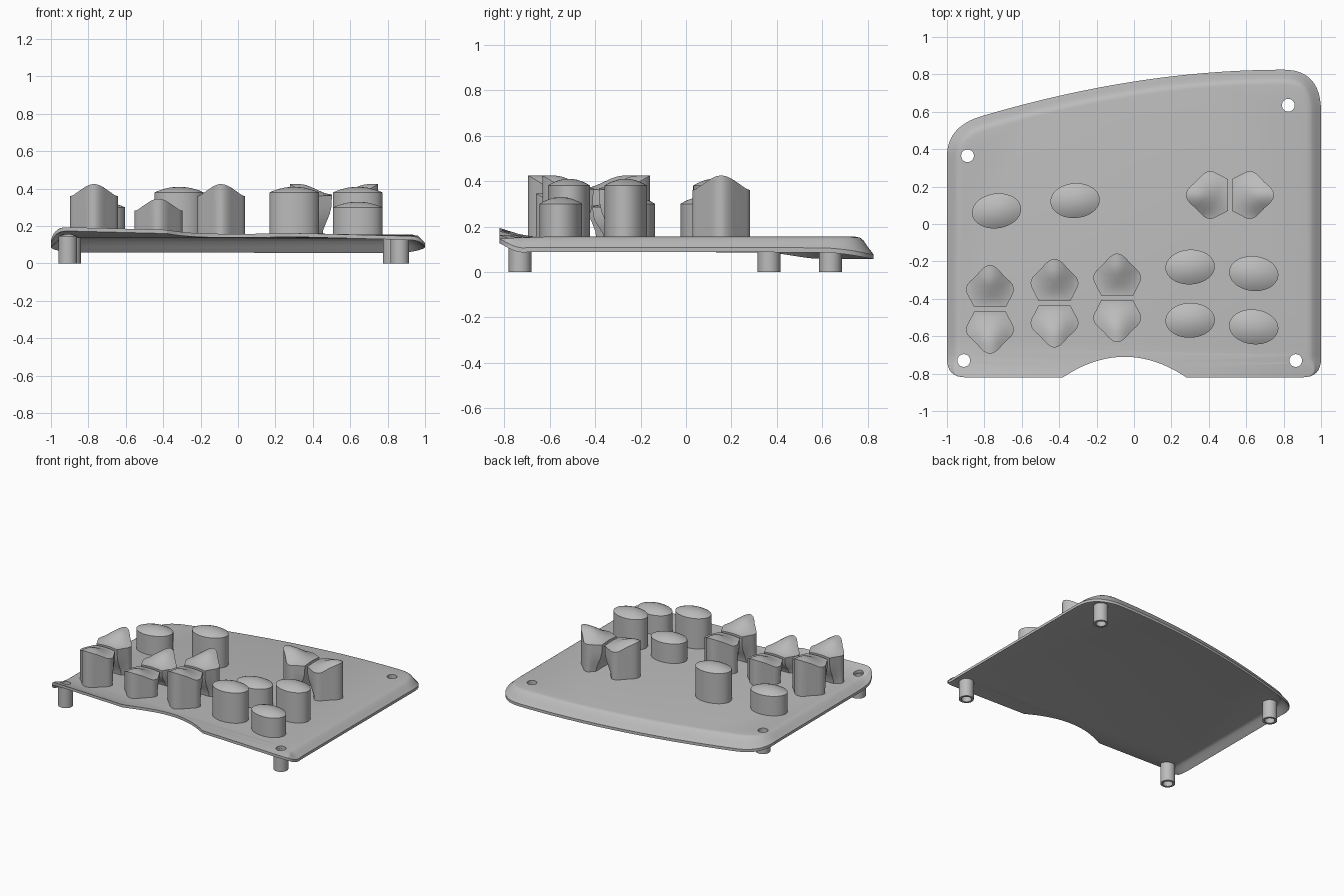
import bpy, bmesh, math
from mathutils import Vector, Matrix

if "Cube" in bpy.data.objects:
    bpy.data.objects.remove(bpy.data.objects["Cube"])

grey = bpy.data.materials.new("plain_grey")
grey.use_nodes = True
grey.diffuse_color = (0.5, 0.5, 0.5, 1)
grey.node_tree.nodes["Principled BSDF"].inputs["Base Color"].default_value = (0.5, 0.5, 0.5, 1)


def finish(bm, name):
    bmesh.ops.recalc_face_normals(bm, faces=bm.faces[:])
    mesh = bpy.data.meshes.new(name)
    bm.to_mesh(mesh)
    bm.free()
    obj = bpy.data.objects.new(name, mesh)
    bpy.context.collection.objects.link(obj)
    mesh.materials.append(grey)
    return obj


def smooth(obj):
    bpy.ops.object.select_all(action="DESELECT")
    obj.select_set(True)
    bpy.context.view_layer.objects.active = obj
    bpy.ops.object.shade_smooth_by_angle(angle=math.radians(30))


def bridge(bm, a, b):
    for i in range(len(a)):
        j = (i + 1) % len(a)
        bm.faces.new((a[i], a[j], b[j], b[i]))


def loft(name, rings, closed=False):
    """Skin a stack of rings; cap the ends or join the last to the first."""
    bm = bmesh.new()
    loops = [[bm.verts.new(p) for p in ring] for ring in rings]
    for a, b in zip(loops, loops[1:]):
        bridge(bm, a, b)
    if closed:
        bridge(bm, loops[-1], loops[0])
    else:
        bm.faces.new(loops[0])
        bm.faces.new(loops[-1])
    return finish(bm, name)


def circle(r, z, n=32):
    return [(r * math.cos(math.tau * i / n), r * math.sin(math.tau * i / n), z) for i in range(n)]


def bezier(a, c, b, n):
    a, c, b = Vector(a), Vector(c), Vector(b)
    return [a * (1 - t) ** 2 + c * 2 * t * (1 - t) + b * t * t for t in (i / n for i in range(n + 1))]


def plate_top(x, y):
    """Flat deck whose front edge sweeps up towards the right-hand corner."""
    t = min(1, max(0, (-0.62 - y) / 0.2))
    return 0.155 + t * t * (0.015 - 0.026 * x)


# Plate: curved outline, three sloped sides and an open front lip
outline = (bezier((1, -0.72), (1, -0.82), (0.9, -0.82), 8)
           + bezier((0.28, -0.82), (-0.05, -0.6), (-0.38, -0.82), 20)
           + bezier((-0.9, -0.82), (-1, -0.82), (-1, -0.72), 8)
           + bezier((-1, 0.36), (-1, 0.52), (-0.82, 0.575), 12)
           + bezier((-0.82, 0.575), (0.02, 0.825), (0.8, 0.825), 24)[1:]
           + bezier((0.8, 0.825), (1, 0.825), (1, 0.6), 12)[1:])
count = len(outline)
normals = []
for i in range(count):
    before = (outline[i] - outline[i - 1]).normalized()
    after = (outline[(i + 1) % count] - outline[i]).normalized()
    t = before + after
    normals.append(Vector((-t.y, t.x)).normalized())

bm = bmesh.new()
loops = []
for inset, drop in ((0, 1), (0.025, 0.58), (0.045, 0.2), (0.06, 0.05), (0.08, 0)):
    loop = []
    for p, n in zip(outline, normals):
        w = 1 - max(0, -n.y)
        if p.y < -0.65 and abs(p.x) < 0.6:
            w = 0
        q = p - n * inset * w
        loop.append(bm.verts.new((q.x, q.y, -drop * w * (0.048 + 0.03 * max(0, n.y)))))
    loops.append(loop)
for a, b in zip(loops, loops[1:]):
    bridge(bm, a, b)
bm.faces.new(loops[-1])
bmesh.ops.remove_doubles(bm, verts=bm.verts[:], dist=0.0001)
for y in (-0.62, -0.66, -0.7, -0.74, -0.78):
    bmesh.ops.bisect_plane(bm, geom=bm.verts[:] + bm.edges[:] + bm.faces[:],
                           plane_co=(0, y, 0), plane_no=(0, 1, 0))
for v in bm.verts:
    v.co.z += plate_top(v.co.x, v.co.y)
bmesh.ops.triangulate(bm, faces=bm.faces[:])
under = bmesh.ops.extrude_face_region(bm, geom=bm.faces[:], use_keep_orig=True)["geom"]
for v in under:
    if isinstance(v, bmesh.types.BMVert):
        v.co.z -= 0.02
plate = finish(bm, "plate")

# Hollow feet, each opening through the plate
for i, (x, y) in enumerate(((-0.89, 0.365), (0.825, 0.635), (-0.91, -0.73), (0.865, -0.73))):
    top = plate_top(x, y) - 0.019
    foot = loft(f"foot_{i + 1}", [circle(0.05, 0), circle(0.05, top),
                                  circle(0.034, top), circle(0.034, 0)], closed=True)
    foot.location = (x, y, 0)
    smooth(foot)
    cutter = loft("hole_cutter", [circle(0.034, 0.05), circle(0.034, 0.3)])
    cutter.location = (x, y, 0)
    cutter.hide_render = True
    bpy.context.view_layer.update()
    mod = plate.modifiers.new("hole", "BOOLEAN")
    mod.operation, mod.solver, mod.object = "DIFFERENCE", "EXACT", cutter
    bpy.context.view_layer.objects.active = plate
    bpy.ops.object.modifier_apply(modifier=mod.name)
    bpy.data.objects.remove(cutter)
smooth(plate)

# Oval keys with shallow domes
TALL, SHORT = 0.38, 0.3
ovals = ((-0.735, 0.07, 8, SHORT), (-0.315, 0.125, 4, TALL), (0.3, -0.23, 3, SHORT),
         (0.3, -0.515, 2, TALL), (0.64, -0.265, -6, TALL), (0.64, -0.55, -6, SHORT))
for i, (x, y, turn, h) in enumerate(ovals):
    levels = [(1, 0.145), (1, h)] + [(s, h + 0.03 * (1 - s * s)) for s in (0.85, 0.65, 0.4, 0.15)]
    key = loft(f"oval_key_{i + 1}", [[(px * 0.132, py * 0.093, z) for px, py, z in circle(s, z, 48)]
                                     for s, z in levels])
    key.location = (x, y, 0)
    key.rotation_euler.z = math.radians(turn)
    smooth(key)

# Paddle keys: pointed outline, undercut flat edge, ridged sloping top
half = ([(0, 0.042), (0, 0.085), (0.035, 0.103)]
        + [tuple(p) for p in bezier((0.06, 0.116), (0.1, 0.142), (0.135, 0.11), 6)]
        + [tuple(p) for p in bezier((0.175, 0.068), (0.225, 0.03), (0.225, 0), 6)])
paddle = half + [(u, -v) for u, v in reversed(half[:-1])] + [(0, 0)]


def paddle_z(u, v, h):
    rise = min(1, max(0, u / 0.17))
    rise = rise * rise * (3 - 2 * rise)
    return h + 0.064 * (0.15 + 0.85 * rise) * math.cos(min(1, abs(v) / 0.128) * math.pi / 2) ** 1.5


def paddle_key(name, x, y, turn, h):
    rings = []
    for f, undercut in ((0, 0.05), (0.15, 0.047), (0.35, 0.03), (0.55, 0.012), (0.75, 0.002)):
        rings.append([(u + undercut * max(0, 1 - u / 0.09), v, 0.145 + f * (h - 0.145))
                      for u, v in paddle])
    for s in (1, 0.92, 0.75, 0.55, 0.35, 0.12):
        ring = [(0.1 + (u - 0.1) * s, v * s) for u, v in paddle]
        rings.append([(u, v, paddle_z(u, v, h)) for u, v in ring])
    key = loft(name, rings)
    key.matrix_world = Matrix.Translation((x, y, 0)) @ Matrix.Rotation(math.radians(turn), 4, "Z")
    smooth(key)


for i, (x, y, h) in enumerate(((-0.77, -0.457, 0.36), (-0.425, -0.423, 0.282), (-0.09, -0.395, 0.36))):
    paddle_key(f"back_paddle_{i + 1}", x, y + 0.012, 90, h)
    paddle_key(f"front_paddle_{i + 1}", x, y - 0.012, -90, h)
paddle_key("side_paddle_right", 0.502, 0.155, 180, 0.36)
paddle_key("side_paddle_left", 0.524, 0.155, 0, 0.36)
